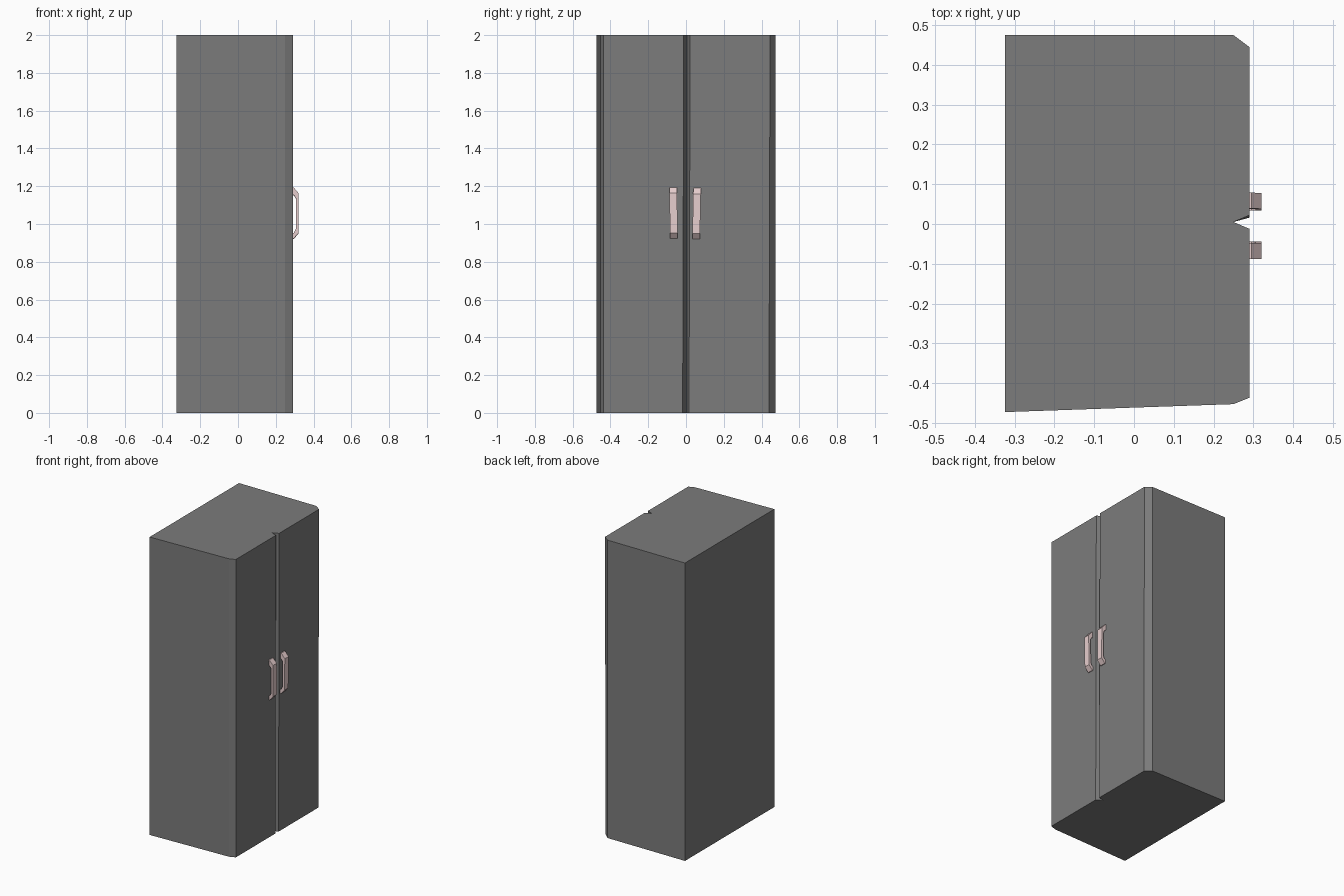
import bpy
import bmesh

cube = bpy.data.objects.get("Cube")
if cube:
    bpy.data.objects.remove(cube, do_unlink=True)


def material(name, color):
    mat = bpy.data.materials.new(name)
    mat.use_nodes = True
    mat.diffuse_color = color
    mat.node_tree.nodes["Principled BSDF"].inputs["Base Color"].default_value = color
    return mat


def loft(name, start, end, mat):
    """Solid prism joining two matching outlines."""
    bm = bmesh.new()
    a = [bm.verts.new(p) for p in start]
    b = [bm.verts.new(p) for p in end]
    bm.faces.new(a)
    bm.faces.new(b)
    for i in range(len(a)):
        j = (i + 1) % len(a)
        bm.faces.new((a[i], a[j], b[j], b[i]))
    bmesh.ops.recalc_face_normals(bm, faces=bm.faces)
    mesh = bpy.data.meshes.new(name)
    bm.to_mesh(mesh)
    bm.free()
    mesh.materials.append(mat)
    obj = bpy.data.objects.new(name, mesh)
    bpy.context.collection.objects.link(obj)
    return obj


grey = material("cabinet grey", (0.2, 0.2, 0.2, 1))
pink = material("handle pale pink", (0.8, 0.62, 0.62, 1))

# Cabinet body: bevelled door edges and a V groove between the doors
plan = [(-0.325, 0.475), (0.25, 0.475), (0.29, 0.445), (0.29, 0.022),
        (0.25, 0.005), (0.29, -0.012), (0.29, -0.437), (0.25, -0.453),
        (-0.325, -0.473)]
lean = 0.006  # the door face drifts sideways slightly towards the floor
base = [(x, y - lean if x > 0.28 and y > -0.4 else y, 0) for x, y in plan]
loft("cabinet_body", base, [(x, y, 2) for x, y in plan], grey)

# Handles: chamfered bracket profile, slightly tilted
bracket = [(0.285, 0.92), (0.295, 0.92), (0.321, 0.95), (0.321, 1.16),
           (0.295, 1.19), (0.285, 1.19), (0.285, 1.155), (0.296, 1.15),
           (0.306, 1.135), (0.306, 0.97), (0.296, 0.95), (0.285, 0.945)]
for name, y, tilt, lift in (("left_door_handle", 0.056, 0.02, 0),
                            ("right_door_handle", -0.066, -0.015, 0.003)):
    sides = [[(x, y + side + tilt * (z - 1.05), z + lift) for x, z in bracket]
             for side in (-0.02, 0.02)]
    loft(name, sides[0], sides[1], pink)
